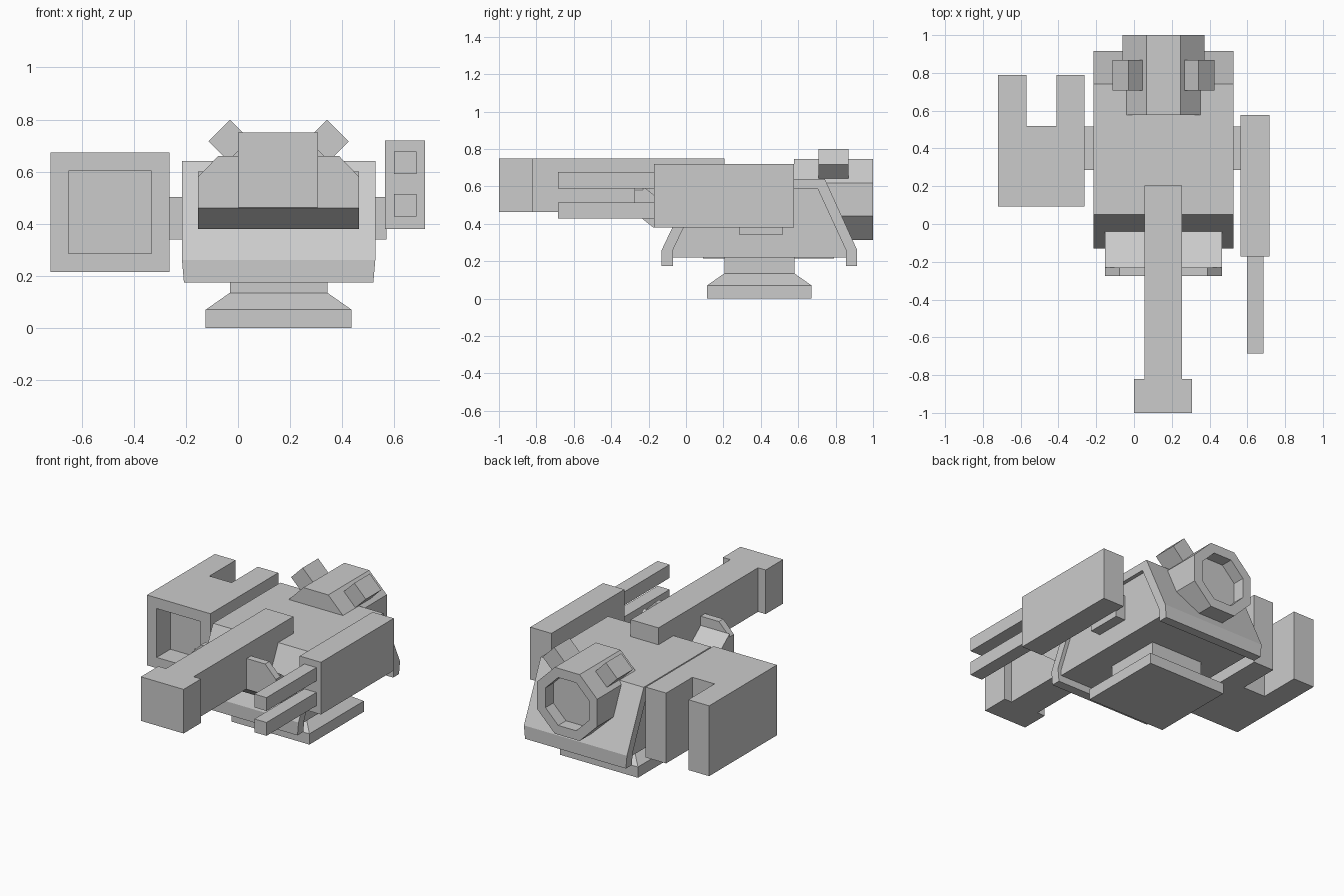
import bpy, bmesh, math
from mathutils import Vector

if "Cube" in bpy.data.objects:
    bpy.data.objects.remove(bpy.data.objects["Cube"])

CX = 0.156   # turret centre line
CY = 0.392   # pedestal centre


def finish(name, bm):
    bmesh.ops.recalc_face_normals(bm, faces=bm.faces)
    me = bpy.data.meshes.new(name)
    bm.to_mesh(me)
    bm.free()
    ob = bpy.data.objects.new(name, me)
    bpy.context.collection.objects.link(ob)
    return ob


def prism(name, profile, axis, lo, hi, recess=None, edit=None):
    """Extrude a 2D profile along an axis; recess = (direction, border, depth)."""
    def place(a, b):
        return {'x': (lo, a, b), 'y': (a, lo, b), 'z': (a, b, lo)}[axis]
    bm = bmesh.new()
    face = bm.faces.new([bm.verts.new(place(a, b)) for a, b in profile])
    ext = bmesh.ops.extrude_face_region(bm, geom=[face])
    move = Vector([hi - lo if c == axis else 0 for c in 'xyz'])
    bmesh.ops.translate(bm, vec=move, verts=[v for v in ext['geom'] if isinstance(v, bmesh.types.BMVert)])
    bmesh.ops.recalc_face_normals(bm, faces=bm.faces)
    if recess:
        d, border, depth = Vector(recess[0]), recess[1], recess[2]
        facing = [f for f in bm.faces if f.normal.dot(d) > 0.99]
        f = max(facing, key=lambda q: q.calc_center_median().dot(d))
        bmesh.ops.inset_region(bm, faces=[f], thickness=border, use_even_offset=True)
        inner = bmesh.ops.extrude_discrete_faces(bm, faces=[f])['faces'][0]
        bmesh.ops.translate(bm, vec=-d * depth, verts=inner.verts)
    if edit:
        for v in bm.verts:
            edit(v)
    return finish(name, bm)


def box(name, x0, x1, y0, y1, z0, z1):
    return prism(name, [(x0, y0), (x1, y0), (x1, y1), (x0, y1)], 'z', z0, z1)


# Pedestal: square pad, sloped shoulder, neck
bm = bmesh.new()
rings = []
for half, z in [(0.28, 0), (0.28, 0.07), (0.187, 0.135), (0.187, 0.25)]:
    rings.append([bm.verts.new((CX + sx * half, CY + sy * half, z))
                  for sx, sy in [(-1, -1), (1, -1), (1, 1), (-1, 1)]])
for a, b in zip(rings, rings[1:]):
    for i in range(4):
        j = (i + 1) % 4
        bm.faces.new((a[i], a[j], b[j], b[i]))
bm.faces.new(rings[0])
bm.faces.new(rings[-1])
finish("pedestal", bm)


# Hull: arched armour shell with skirts, and recessed core
def taper(v):
    if v.co.z < 0.2:
        v.co.x = CX + (v.co.x - CX) * 0.98


prism("armour_shell",
      [(-0.13, 0.175), (-0.13, 0.26), (0.05, 0.64), (0.742, 0.64), (0.915, 0.26), (0.915, 0.175),
       (0.855, 0.175), (0.855, 0.26), (0.705, 0.585), (0.085, 0.585), (-0.07, 0.26), (-0.07, 0.175)],
      'x', -0.215, 0.527, edit=taper)
prism("hull_core",
      [(-0.08, 0.22), (-0.08, 0.26), (0.078, 0.595), (0.712, 0.595), (0.865, 0.26), (0.865, 0.22)],
      'x', -0.19, 0.502)

# Front mantlet: chamfered plate on a sloped support
prism("mantlet_plate",
      [(-0.153, 0.46), (0.465, 0.46), (0.465, 0.58), (0.388, 0.66), (-0.076, 0.66), (-0.153, 0.58)],
      'y', -0.275, -0.23)
prism("mantlet_support",
      [(-0.275, 0.46), (-0.175, 0.38), (-0.05, 0.38), (-0.03, 0.445), (-0.23, 0.60), (-0.23, 0.46)],
      'x', -0.153, 0.465)

# Main cannon
prism("main_cannon",
      [(0.0, -1.0), (0.308, -1.0), (0.308, -0.82), (0.255, -0.82), (0.255, 0.205),
       (0.055, 0.205), (0.055, -0.82), (0.0, -0.82)], 'z', 0.463, 0.75)

# Side mounts
box("mount_left", -0.268, -0.18, 0.285, 0.515, 0.34, 0.503)
box("mount_right", 0.49, 0.57, 0.285, 0.515, 0.34, 0.503)

# Twin gun pod
box("gun_pod", 0.565, 0.718, -0.172, 0.578, 0.38, 0.72)
for name, z in [("lower", 0.428), ("upper", 0.59)]:
    box("gun_barrel_" + name, 0.598, 0.685, -0.685, -0.16, z, z + 0.087)

# Launcher pod: notched rear, recessed muzzle
prism("launcher_pod",
      [(-0.72, 0.092), (-0.263, 0.092), (-0.263, 0.79), (-0.41, 0.79), (-0.41, 0.52),
       (-0.57, 0.52), (-0.57, 0.79), (-0.72, 0.79)],
      'z', 0.215, 0.673, recess=((0, -1, 0), 0.07, 0.14))

# Rear octagonal exhaust with hollow end
R = 0.216 / math.cos(math.pi / 8)
octagon = [(CX + R * math.cos((i + 0.5) * math.pi / 4), 0.53 + R * math.sin((i + 0.5) * math.pi / 4))
           for i in range(8)]
prism("exhaust", octagon, 'y', 0.578, 1.0, recess=((0, 1, 0), 0.06, 0.08))

# Diagonal exhaust blocks
for name, s in [("left", -1), ("right", 1)]:
    k = math.sqrt(0.5)
    pts = [(CX + s * k * (r + t), 0.53 + k * (r - t))
           for r, t in [(0.19, -0.059), (0.322, -0.059), (0.322, 0.059), (0.19, 0.059)]]
    prism("exhaust_block_" + name, pts, 'y', 0.708, 0.868)
